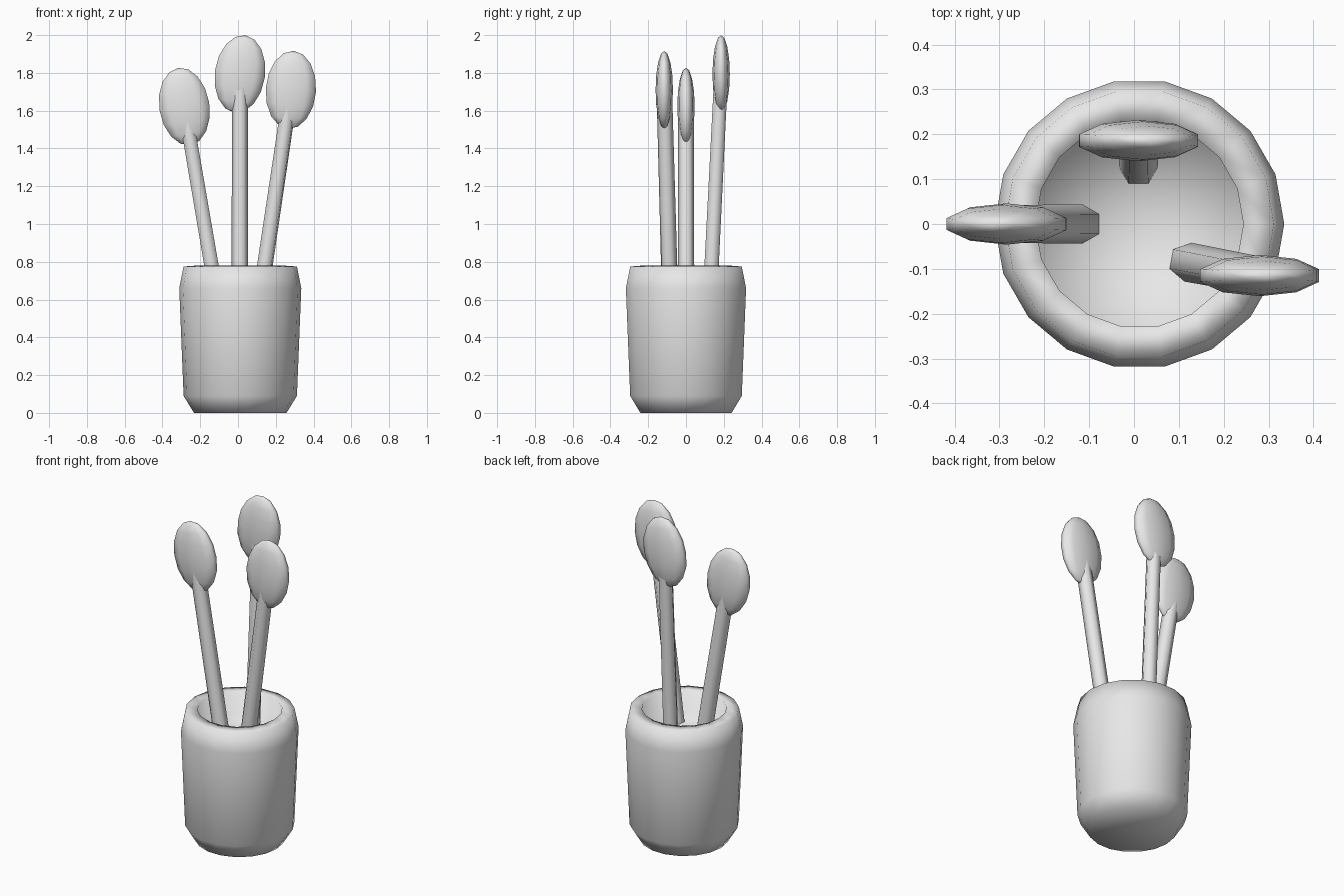
import bpy, bmesh, math
from mathutils import Vector, Matrix

cube = bpy.data.objects.get("Cube")
if cube:
    bpy.data.objects.remove(cube, do_unlink=True)

# Single light grey material
grey = bpy.data.materials.new("light_grey")
grey.use_nodes = True
color = (0.8, 0.8, 0.8, 1)
grey.diffuse_color = color
grey.node_tree.nodes["Principled BSDF"].inputs["Base Color"].default_value = color


def lathe(name, profile, sides, start=0.0, matrix=None, sharp_angle=180):
    """Spin (radius, height) points round z; zero radii close the ends."""
    bm = bmesh.new()
    rings = []
    for r, z in profile:
        if r == 0:
            rings.append([bm.verts.new((0, 0, z))] * sides)
        else:
            angles = [start + math.tau * i / sides for i in range(sides)]
            rings.append([bm.verts.new((r * math.cos(a), r * math.sin(a), z)) for a in angles])
    for low, high in zip(rings, rings[1:]):
        for i in range(sides):
            j = (i + 1) % sides
            corners = dict.fromkeys((low[i], low[j], high[j], high[i]))
            bm.faces.new(list(corners))
    if matrix:
        bm.transform(matrix)
    bmesh.ops.recalc_face_normals(bm, faces=bm.faces)
    for face in bm.faces:
        face.smooth = True
    for edge in bm.edges:
        edge.smooth = edge.calc_face_angle(0) < math.radians(sharp_angle)
    mesh = bpy.data.meshes.new(name)
    bm.to_mesh(mesh)
    bm.free()
    mesh.materials.append(grey)
    obj = bpy.data.objects.new(name, mesh)
    bpy.context.collection.objects.link(obj)
    return obj


# Cup with chamfered base, thick rim and recessed floor
cup_profile = [(0, 0), (0.245, 0), (0.30, 0.09), (0.323, 0.66), (0.30, 0.775),
               (0.232, 0.78), (0.232, 0.64), (0, 0.64)]
lathe("cup", cup_profile, 18, matrix=Matrix.Translation((0.012, 0, 0)))

# Oval head profile on a unit sphere
rows = 8
oval = [(0 if k in (0, rows) else math.sin(math.pi * k / rows),
         -math.cos(math.pi * k / rows)) for k in range(rows + 1)]

# Each stick: name, foot, head centre, sideways head tilt in degrees
sticks = [
    ("right", (-0.115, 0, 0.63), (-0.284, 0, 1.622), -9),
    ("back", (0.01, 0.128, 0.63), (0.01, 0.186, 1.794), 8),
    ("left", (0.12, -0.085, 0.63), (0.28, -0.115, 1.71), 4),
]
for name, foot, centre, tilt in sticks:
    foot, centre = Vector(foot), Vector(centre)
    axis = centre - foot
    turn = Vector((0, 0, 1)).rotation_difference(axis).to_matrix().to_4x4()
    length = axis.length - 0.03
    # Six-sided handle, one flat turned to the lean
    lean = math.atan2(axis.y, axis.x) + math.pi / 6
    lathe(name + "_handle", [(0, 0), (0.044, 0), (0.042, length), (0, length)], 6, lean,
          Matrix.Translation(foot) @ turn, sharp_angle=75)
    # Flattened oval head
    shape = (Matrix.Translation(centre) @ Matrix.Rotation(math.radians(tilt), 4, "Y")
             @ Matrix.Diagonal((0.14, 0.046, 0.207, 1)))
    lathe(name + "_head", oval, 10, math.pi / 2, shape)
